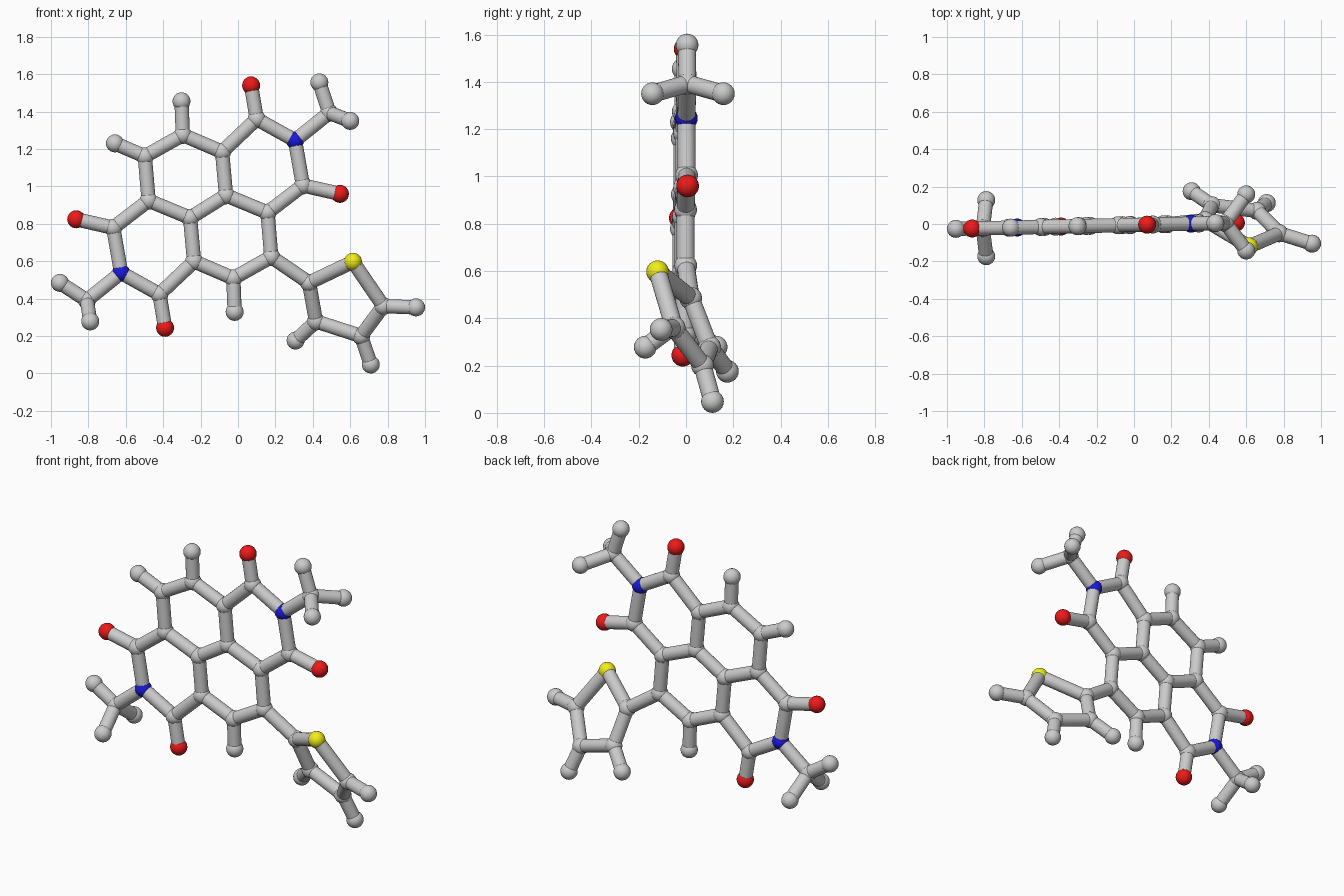
import bpy, math
from mathutils import Vector

if "Cube" in bpy.data.objects:
    bpy.data.objects.remove(bpy.data.objects["Cube"])

BALL, STICK = 0.048, 0.038

def material(name, color):
    m = bpy.data.materials.new(name)
    m.diffuse_color = color
    m.use_nodes = True
    m.node_tree.nodes["Principled BSDF"].inputs["Base Color"].default_value = m.diffuse_color
    return m

MATS = {"oxygen": material("red", (0.85, 0.01, 0.01, 1)),
        "nitrogen": material("blue", (0.01, 0.01, 0.75, 1)),
        "sulfur": material("yellow", (0.88, 0.86, 0.01, 1))}
KINDS = {"C": "carbon", "H": "hydrogen", "O": "oxygen", "N": "nitrogen", "S": "sulfur"}

def ball(key, p):
    kind = KINDS[key[0]]
    bpy.ops.mesh.primitive_uv_sphere_add(segments=24, ring_count=12, radius=BALL, location=p)
    ob = bpy.context.object
    ob.name = kind + "_ball"
    if kind in MATS:
        ob.data.materials.append(MATS[kind])
    bpy.ops.object.shade_smooth_by_angle(angle=math.radians(40))

def stick(a, b):
    d = b - a
    bpy.ops.mesh.primitive_cylinder_add(vertices=24, radius=STICK, depth=d.length,
                                        location=(a + b) / 2)
    ob = bpy.context.object
    ob.name = "bond_stick"
    ob.rotation_euler = d.to_track_quat('Z', 'Y').to_euler()
    bpy.ops.object.shade_smooth_by_angle(angle=math.radians(40))

def flat(x, z, dy=0.0):
    # the fused ring sheet leans slightly with x
    return Vector((x, 0.022 * x - 0.005 + dy, z))

# half of the fused ring core (x, z); the other half is a half turn away
half = {"C1": (0.10, 1.36), "N1": (0.305, 1.246), "C2": (0.347, 1.005), "C3": (0.158, 0.86),
        "C4": (-0.064, 0.952), "C5": (-0.085, 1.185), "C6": (-0.295, 1.275),
        "C7": (0.178, 0.623), "O1": (0.07, 1.54), "O2": (0.545, 0.96),
        "H6": (-0.302, 1.455), "CM": (0.488, 1.393)}
half_bonds = ["C1 O1", "C1 N1", "N1 C2", "C2 O2", "C2 C3", "C3 C4", "C4 C5", "C5 C1",
              "C5 C6", "C6 H6", "N1 CM", "C3 C7"]
CX, CZ = -0.16, 0.892
atoms, bonds = {}, []
for k, (x, z) in half.items():
    atoms[k] = flat(x, z)
    atoms[k + "b"] = flat(2 * CX - x, 2 * CZ - z)
for pair in half_bonds:
    a, b = pair.split()
    bonds += [(a, b), (a + "b", b + "b")]
bonds += [("C4", "C4b"), ("C6", "C7b"), ("C7", "C6b"), ("C7b", "H7")]
atoms["H7"] = flat(-0.658, 1.23)

# methyl ends: one in-plane hydrogen and a front/back pair
for c, single, pair in (("CM", (0.435, 1.556), (0.60, 1.35)),
                        ("CMb", (-0.952, 0.484), (-0.79, 0.278))):
    for i, p in enumerate((flat(*single), flat(*pair, 0.15), flat(*pair, -0.15))):
        atoms[f"H{c}{i}"] = p
        bonds.append((c, f"H{c}{i}"))

# twisted five-sided side ring
side = {"CT1": (0.38, 0.02, 0.485), "ST": (0.615, -0.12, 0.597), "CT2": (0.777, -0.05, 0.36),
        "CT3": (0.658, 0.07, 0.20), "CT4": (0.417, 0.10, 0.278)}
ring = list(side)
atoms.update({k: Vector(p) for k, p in side.items()})
bonds += [(k, ring[(i + 1) % 5]) for i, k in enumerate(ring)] + [("C7", "CT1")]
for c, p in (("CT2", (0.952, -0.105, 0.353)), ("CT3", (0.71, 0.112, 0.048)),
             ("CT4", (0.308, 0.175, 0.176))):
    atoms["H" + c] = Vector(p)
    bonds.append((c, "H" + c))

for k, p in atoms.items():
    ball(k, p)
for a, b in bonds:
    stick(atoms[a], atoms[b])
